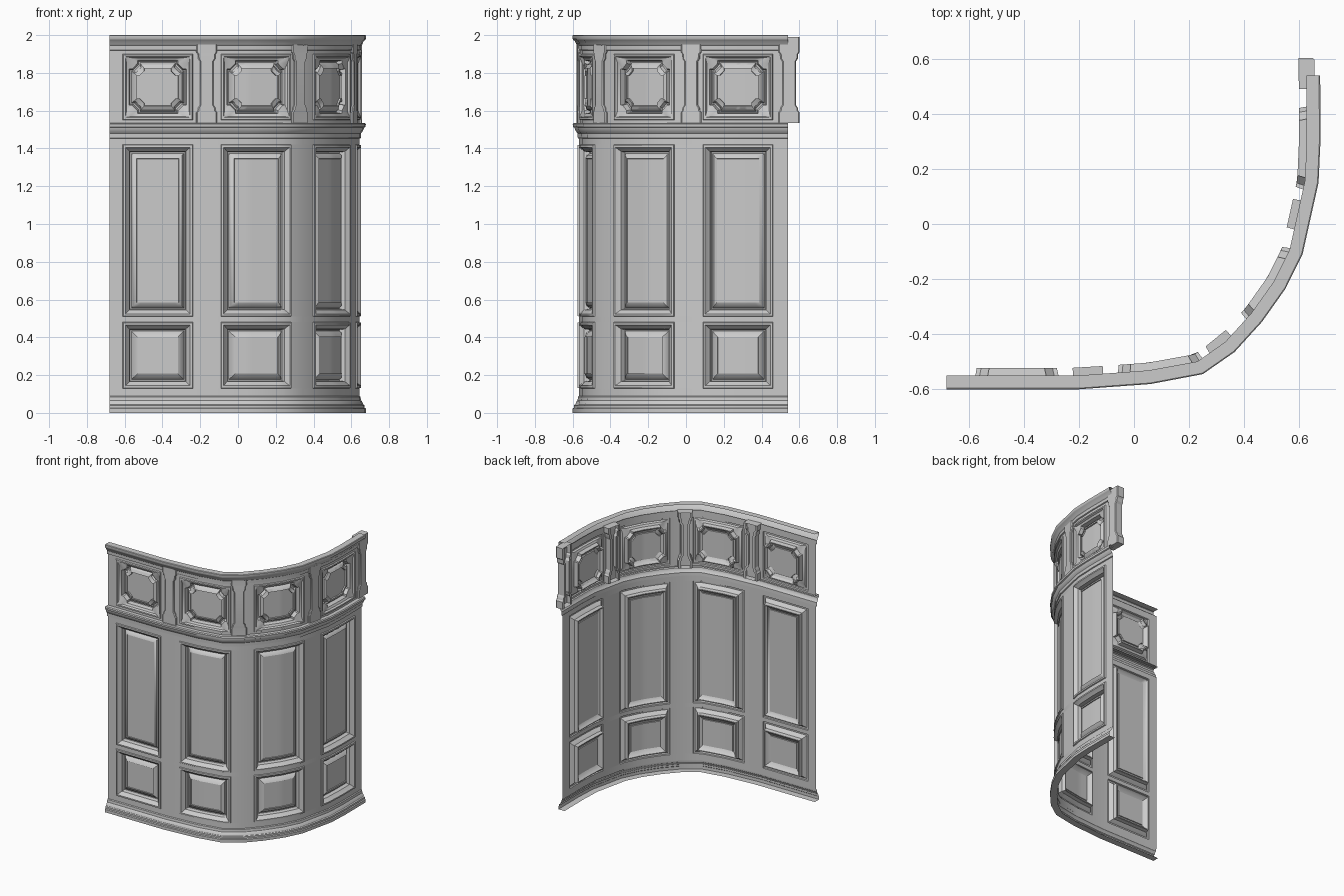
import bpy, bmesh
from mathutils import Vector

if "Cube" in bpy.data.objects:
    bpy.data.objects.remove(bpy.data.objects["Cube"])

# Plan of the wall at its outermost moulding edge
PLAN = [Vector(p) for p in [(-.68, -.6), (-.2, -.6), (.06, -.581), (.25, -.545), (.365, -.465),
        (.465, -.355), (.55, -.235), (.612, -.11), (.67, .15), (.677, .3), (.676, .54)]]
SEG = [PLAN[i + 1] - PLAN[i] for i in range(len(PLAN) - 1)]
CUM = [0]
for v in SEG:
    CUM.append(CUM[-1] + v.length)
LEN = CUM[-1]
SN = [Vector((v.y, -v.x)).normalized() for v in SEG]
VN = [SN[0]] + [(a + b).normalized() for a, b in zip(SN, SN[1:])] + [Vector((1, 0))]


def at(s, depth, z):
    """Point at arc length s, set back from the outer edge by depth."""
    i = max(k for k in range(len(SEG)) if k == 0 or CUM[k] <= s)
    t = (s - CUM[i]) / SEG[i].length
    p = PLAN[i] + SEG[i] * t
    n = VN[i].lerp(VN[i + 1], min(max(t, 0), 1))
    p = p - n * depth
    return (p.x, p.y, z)


WALL = .034


def s_of(axis, value):
    """Arc length where the wall face reaches a world x (0) or y (1)."""
    return min((k * .002 for k in range(int((LEN + .1) / .002))),
               key=lambda s: abs(at(s, WALL, 0)[axis] - value))


def finish(bm, name, angle=.6):
    bmesh.ops.remove_doubles(bm, verts=bm.verts, dist=1e-5)
    me = bpy.data.meshes.new(name)
    bm.to_mesh(me)
    bm.free()
    ob = bpy.data.objects.new(name, me)
    bpy.context.collection.objects.link(ob)
    bpy.ops.object.select_all(action='DESELECT')
    ob.select_set(True)
    bpy.context.view_layer.objects.active = ob
    bpy.ops.object.shade_smooth_by_angle(angle=angle)
    return ob


def sweep(bm, profile, s0=0, s1=LEN):
    """Sweep a (depth, z) profile along the plan."""
    ss = sorted({s0, s1} | {c for c in CUM if s0 + .001 < c < s1 - .001})
    rows = [[bm.verts.new(at(s, d, z)) for s in ss] for d, z in profile]
    for a, b in zip(rows, rows[1:]):
        for i in range(len(ss) - 1):
            bm.faces.new((a[i], a[i + 1], b[i + 1], b[i]))


def loft(bm, rings, cap=True):
    """Join closed rings of (s, depth, z) points, outermost first."""
    vs = [[bm.verts.new(at(*p)) for p in r] for r in rings]
    n = len(vs[0])
    for a, b in zip(vs, vs[1:]):
        for i in range(n):
            j = (i + 1) % n
            bm.faces.new((a[i], a[j], b[j], b[i]))
    return vs[-1]


NS = 10


def panel(bm, s0, s1, z0, z1, steps):
    """Recessed panel; steps are (inset, depth, corner notch)."""
    rings = []
    for ins, d, n in steps:
        a, b, c, e = s0 + ins, s1 - ins, z0 + ins, z1 - ins
        k = n * .35
        low = [(a + n + (b - a - 2 * n) * i / NS, c) for i in range(NS + 1)]
        top = [(s, e) for s, _ in reversed(low)]
        pts = ([(a, c + n), (a + k, c + n), (a + n, c + k)] + low +
               [(b - n, c + k), (b - k, c + n), (b, c + n)] +
               [(b, e - n), (b - k, e - n), (b - n, e - k)] + top +
               [(a + n, e - k), (a + k, e - n), (a, e - n)])
        rings.append([(s, d, z) for s, z in pts])
    last = loft(bm, rings)
    # Field: bridge the lower edge to the upper edge, then the two sides
    m = len(last) // 2
    h = last[m:][::-1]
    for i in range(m - 1):
        bm.faces.new((last[i], last[i + 1], h[i + 1], h[i]))


# Panel columns and pilaster centres
cols = [(s_of(0, -.61), s_of(0, -.24)), (s_of(0, -.09), s_of(0, .28)),
        (s_of(1, -.38), s_of(1, -.06)), (s_of(1, .09), s_of(1, .46))]
posts = [s_of(0, -.165), s_of(0, .325), s_of(1, .03), s_of(1, .547)]
rows = [("lower", .13, .48), ("tall", .51, 1.42), ("frieze", 1.55, 1.9)]

# Flat rails and stiles around the panels
bm = bmesh.new()
for z0, z1 in [(.08, .13), (.48, .51), (1.42, 1.46), (1.53, 1.55), (1.9, 1.95)]:
    sweep(bm, [(WALL, z0), (WALL, z1)])
edges = [0] + [s for c in cols for s in c] + [LEN]
for _, z0, z1 in rows:
    for a, b in zip(edges[::2], edges[1::2]):
        sweep(bm, [(WALL, z0), (WALL, z1)], a, b)
finish(bm, "wall_frame")

# Moulded panels
PLAIN = [(0, WALL, 0), (.003, .026, 0), (.014, .025, 0), (.022, .036, 0), (.036, .05, 0),
         (.04, .078, 0), (.046, .078, 0), (.056, .062, 0), (.074, .054, 0), (.075, .06, 0)]
LOW = PLAIN[:-2] + [(.078, .05, 0), (.079, .057, 0)]
NOTCH = [(0, WALL, 0), (.004, .026, .0), (.014, .026, .0), (.02, .04, .028), (.034, .048, .045),
         (.04, .078, .045), (.046, .078, .045), (.056, .06, .042), (.076, .05, .038), (.077, .06, .038)]
for name, z0, z1 in rows:
    for i, (a, b) in enumerate(cols):
        bm = bmesh.new()
        panel(bm, a, b, z0, z1, {"lower": LOW, "tall": PLAIN, "frieze": NOTCH}[name])
        finish(bm, f"{name}_panel_{i + 1}")

# Running mouldings
MOULDINGS = {
    "base_moulding": [(.05, 0), (0, 0), (0, .022), (.006, .027), (.006, .04), (.014, .045),
                      (.02, .06), (.026, .066), (.028, .085), (WALL, .09)],
    "waist_moulding": [(WALL, 1.452), (.027, 1.455), (.026, 1.48), (.02, 1.487), (.012, 1.5),
                       (.01, 1.51), (.002, 1.514), (0, 1.53), (.006, 1.536), (.05, 1.536)],
    "cornice": [(WALL, 1.918), (.026, 1.921), (.025, 1.945), (.018, 1.953), (.012, 1.968),
                (.004, 1.974), (0, 1.98), (0, 1.997), (.004, 2.0), (.05, 2.0)]}
for name, prof in MOULDINGS.items():
    bm = bmesh.new()
    sweep(bm, prof)
    finish(bm, name)

# Flared pilasters between the frieze panels, with returned sides
for i, c in enumerate(posts):
    top = 1.99 if i == 3 else 1.95
    side = [(.056, 1.536), (.056, 1.59), (.048, 1.6), (.046, 1.615), (.036, 1.63),
            (.036, 1.86), (.046, 1.875), (.048, 1.9), (.056, 1.91), (.056, top)]
    bm = bmesh.new()
    rings = []
    for shrink, d in [(.02, .078), (0, .078), (0, .026), (.006, .02)]:
        right = [(c + w - shrink, d, z) for w, z in side]
        left = [(c - w + shrink, d, z) for w, z in reversed(side)]
        rings.append(right + left)
    face = loft(bm, rings)
    n = len(side)
    for k in range(n - 1):
        bm.faces.new((face[-1 - k], face[k], face[k + 1], face[-2 - k]))
    finish(bm, f"pilaster_{i + 1}", .5)
